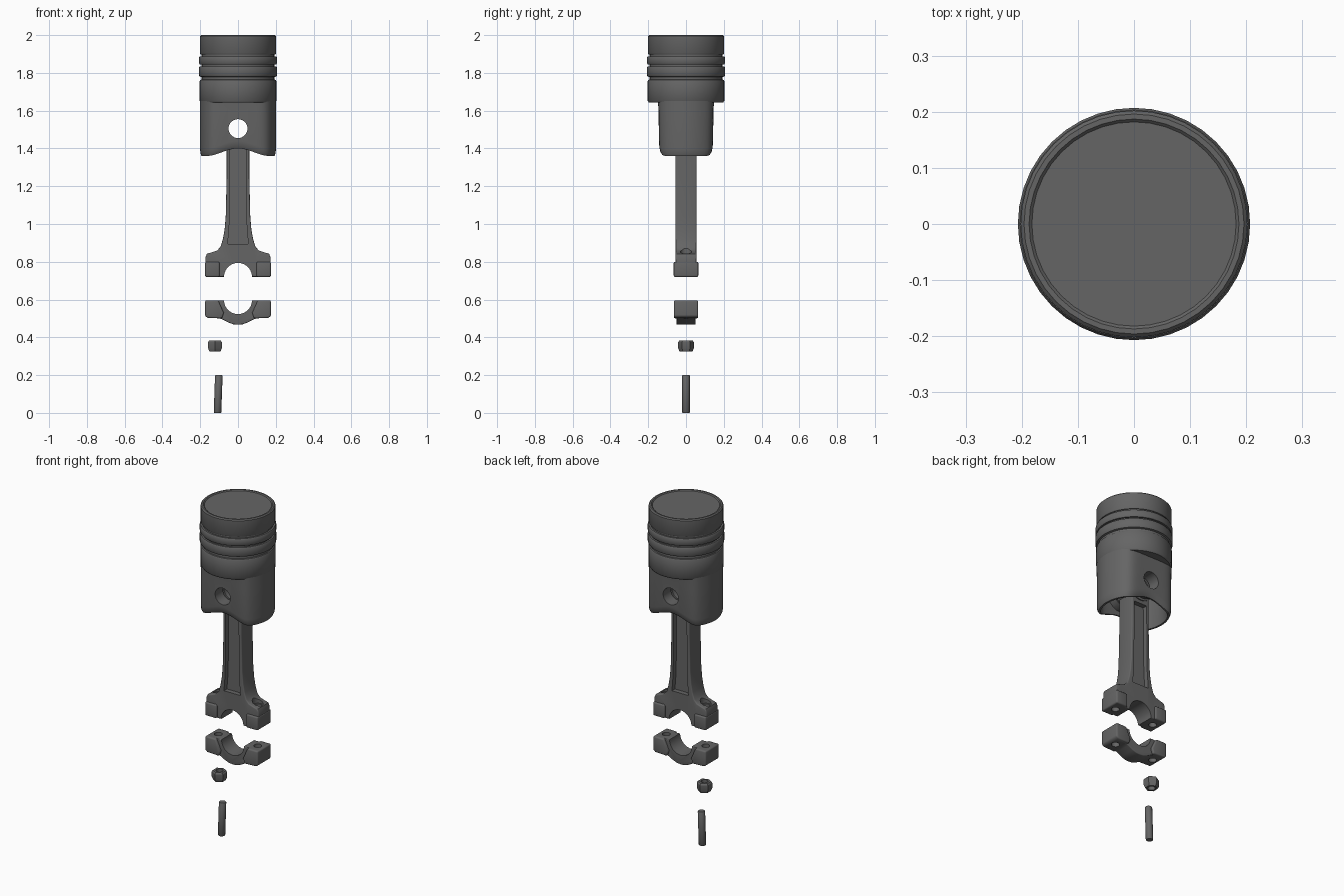
import bpy, bmesh, math
from mathutils import Matrix, Vector

if "Cube" in bpy.data.objects:
    bpy.data.objects.remove(bpy.data.objects["Cube"])

steel = bpy.data.materials.new("dark_steel")
steel.diffuse_color = (0.13, 0.13, 0.13, 1)
steel.use_nodes = True
steel.node_tree.nodes["Principled BSDF"].inputs["Base Color"].default_value = steel.diffuse_color


def finish(name, bm):
    bmesh.ops.remove_doubles(bm, verts=bm.verts, dist=1e-5)
    bmesh.ops.recalc_face_normals(bm, faces=bm.faces)
    me = bpy.data.meshes.new(name)
    bm.to_mesh(me)
    bm.free()
    me.materials.append(steel)
    ob = bpy.data.objects.new(name, me)
    bpy.context.collection.objects.link(ob)
    return ob


def activate(ob):
    bpy.ops.object.select_all(action='DESELECT')
    ob.select_set(True)
    bpy.context.view_layer.objects.active = ob


def skin(bm, rings):
    n = len(rings[0])
    for a, b in zip(rings, rings[1:]):
        for i in range(n):
            j = (i + 1) % n
            vs = [a[i], a[j], b[j], b[i]]
            bm.faces.new(vs)


def lathe(name, profile, segs, x=0, turn=0):
    bm = bmesh.new()
    rings = []
    for r, z in profile:
        ring = []
        for i in range(segs):
            a = turn + 2 * math.pi * i / segs
            ring.append(bm.verts.new((x + r * math.cos(a), r * math.sin(a), z)))
        rings.append(ring)
    skin(bm, rings)
    return finish(name, bm)


def prism(name, pts, y0, y1, bevel=0):
    """Front outline (x, z) extruded along y."""
    bm = bmesh.new()
    f = bm.faces.new([bm.verts.new((x, y0, z)) for x, z in pts])
    ext = bmesh.ops.extrude_face_region(bm, geom=[f])
    vs = [g for g in ext['geom'] if isinstance(g, bmesh.types.BMVert)]
    bmesh.ops.translate(bm, verts=vs, vec=(0, y1 - y0, 0))
    ob = finish(name, bm)
    if bevel:
        m = ob.modifiers.new("bevel", 'BEVEL')
        m.width, m.segments = bevel, 3
        m.limit_method, m.angle_limit = 'ANGLE', math.radians(50)
        activate(ob)
        bpy.ops.object.modifier_apply(modifier=m.name)
    return ob


def cyl(name, r, centre, length, axis='Z', segs=32):
    bm = bmesh.new()
    mat = Matrix.Translation(Vector(centre))
    if axis == 'Y':
        mat = mat @ Matrix.Rotation(math.pi / 2, 4, 'X')
    bmesh.ops.create_cone(bm, cap_ends=True, segments=segs, radius1=r,
                          radius2=r, depth=length, matrix=mat)
    return finish(name, bm)


def combine(ob, tool, op='DIFFERENCE'):
    m = ob.modifiers.new("bool", 'BOOLEAN')
    m.operation, m.object, m.solver = op, tool, 'EXACT'
    activate(ob)
    bpy.ops.object.modifier_apply(modifier=m.name)
    bpy.data.objects.remove(tool)


def smooth(ob, deg=35):
    activate(ob)
    bpy.ops.object.shade_smooth_by_angle(angle=math.radians(deg))


def mirrored(half):
    return half + [(-x, z) for x, z in reversed(half) if x > 1e-6]


# Piston crown with ring lands and grooves, hollow underneath
crown = lathe("piston_crown", [
    (0, 1.995), (.182, 1.995), (.187, 2), (.196, 2), (.202, 1.994),
    (.202, 1.905), (.198, 1.898), (.193, 1.898), (.193, 1.888), (.203, 1.888),
    (.207, 1.882), (.207, 1.852), (.203, 1.845), (.193, 1.845), (.193, 1.835),
    (.203, 1.835), (.207, 1.829), (.207, 1.788), (.203, 1.781), (.193, 1.778),
    (.193, 1.765), (.199, 1.763), (.203, 1.756), (.203, 1.652), (.196, 1.642),
    (.12, 1.642), (.12, 1.84), (.11, 1.85), (0, 1.85)], 40)
smooth(crown)


# Piston skirt: flattened front and back, wavy lower edge
def skirt_ring(bm, rx, ry, z, segs=72):
    ring = []
    for i in range(segs):
        a = 2 * math.pi * i / segs
        r = (rx ** -14 + (abs(math.sin(a)) / ry) ** 14) ** (-1 / 14)
        x, y = r * math.cos(a), r * math.sin(a)
        wave = .02 * (1 + math.cos(math.pi * min(1, abs(x) / .17)))
        ring.append(bm.verts.new((x, y, z if z > 1.6 else z + wave)))
    return ring


bm = bmesh.new()
shape = [(.202, .150, 1.66), (.201, .146, 1.58), (.201, .143, 1.40),
         (.199, .139, 1.375), (.193, .130, 1.36), (.182, .122, 1.36),
         (.178, .120, 1.38), (.178, .120, 1.66), (.202, .150, 1.66)]
skin(bm, [skirt_ring(bm, *s) for s in shape])
skirt = finish("piston_skirt", bm)
for s in (-1, 1):
    combine(skirt, cyl("pin_boss", .08, (0, s * .101, 1.505), .06, 'Y'), 'UNION')
combine(skirt, cyl("pin_bore", .05, (0, 0, 1.505), 1, 'Y'))
smooth(skirt)

# Connecting rod: flared I-beam, small end and split big end
rod = prism("connecting_rod", mirrored([
    (.172, .72), (.172, .825), (.165, .842), (.14, .85), (.11, .86),
    (.092, .88), (.08, .92), (.071, .97), (.065, 1.04), (.06, 1.25),
    (.06, 1.48)]), -.055, .055, .006)
for s in (-1, 1):
    pocket = prism("beam_pocket", [(-.054, .895), (.054, .895), (.046, 1.0),
                                   (.042, 1.4), (-.042, 1.4), (-.046, 1.0)],
                   s * .027, s * .1)
    combine(rod, pocket)
    ear = prism("rod_ear", [(s * .098, .72), (s * .174, .72),
                            (s * .174, .80), (s * .098, .80)],
                -.065, .065, .008)
    combine(rod, ear, 'UNION')
combine(rod, cyl("small_end", .085, (0, 0, 1.505), .12, 'Y', 40), 'UNION')
combine(rod, cyl("pin_bore", .05, (0, 0, 1.505), 1, 'Y'))
combine(rod, cyl("crank_bore", .074, (0, 0, .72), 1, 'Y', 40))
for s in (-1, 1):
    combine(rod, cyl("bolt_bore", .022, (s * .13, 0, .78), .3, segs=20))
    combine(rod, cyl("bolt_seat", .03, (s * .13, 0, .88), .09, segs=20))
smooth(rod)

# Bearing cap: narrow half ring between two wider ears
cap = prism("bearing_cap", mirrored([
    (0, .467), (.025, .469), (.05, .478), (.08, .494), (.105, .502),
    (.16, .508), (.17, .518), (.17, .596)]), -.05, .05, .005)
for s in (-1, 1):
    ear = prism("cap_ear", [(s * .105, .596), (s * .174, .596),
                            (s * .174, .512), (s * .16, .503),
                            (s * .085, .50), (s * .075, .53)],
                -.064, .064, .008)
    combine(cap, ear, 'UNION')
combine(cap, cyl("crank_bore", .074, (0, 0, .597), 1, 'Y', 40))
for s in (-1, 1):
    combine(cap, cyl("bolt_bore", .022, (s * .13, 0, .55), .3, segs=20))
smooth(cap)

# Hex nut with chamfered lower edge
nut = lathe("hex_nut", [(0, .382), (.036, .382), (.042, .374), (.042, .342),
                        (.034, .325), (0, .325)], 6, x=-.122, turn=math.pi / 2)
combine(nut, cyl("nut_bore", .02, (-.122, 0, .35), .2, segs=20))
smooth(nut, 25)

# Bolt, leaning slightly
bolt = lathe("bolt", [(0, -.1), (.018, -.1), (.02, -.097), (.02, .097),
                      (.018, .1), (0, .1)], 20)
bolt.location = (-.105, 0, .1)
bolt.rotation_euler = (0, .035, 0)
smooth(bolt)
